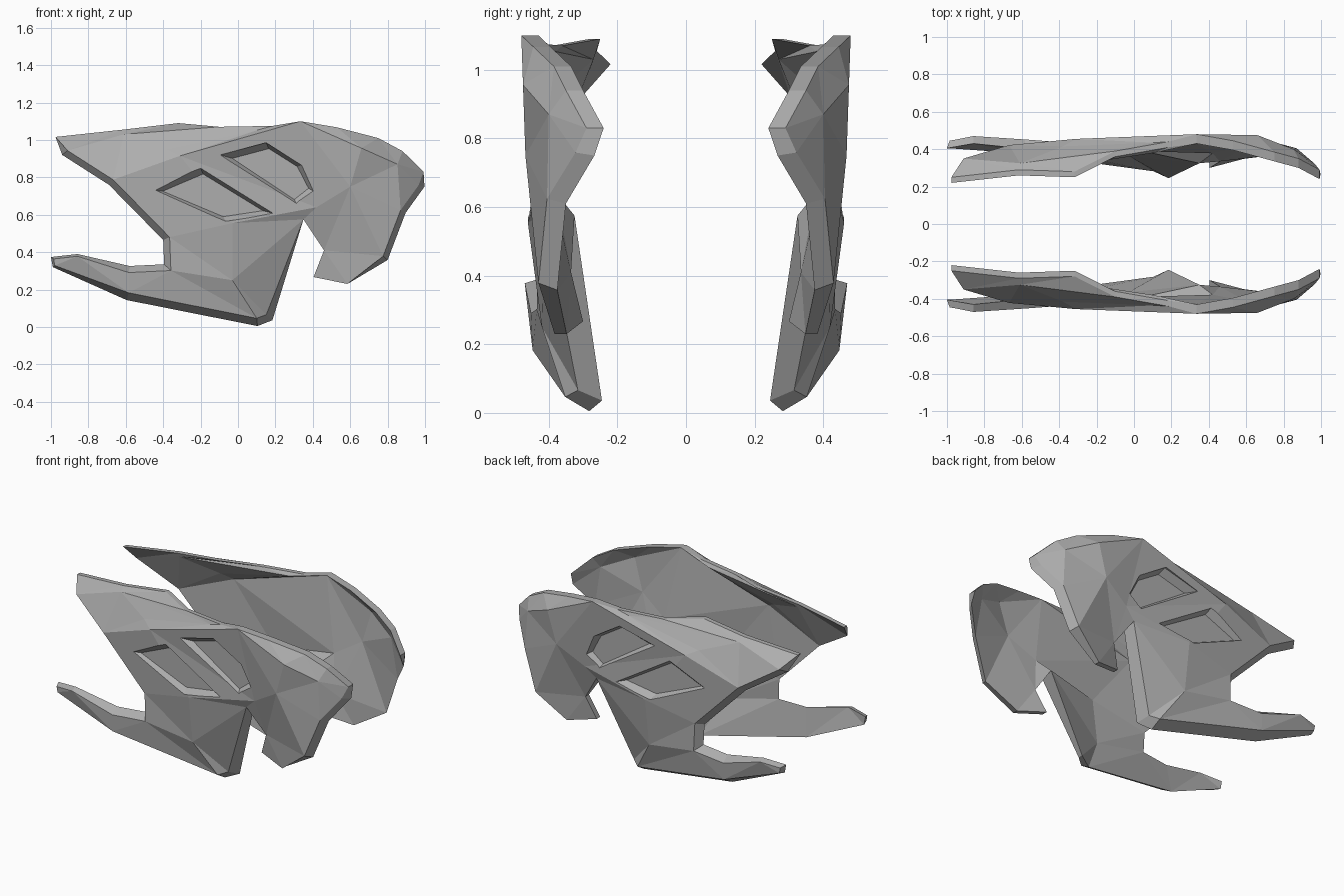
import bpy, bmesh
from mathutils import Vector
from mathutils.geometry import delaunay_2d_cdt

if "Cube" in bpy.data.objects:
    bpy.data.objects.remove(bpy.data.objects["Cube"])

grey = bpy.data.materials.new("matte grey")
grey.use_nodes = True
colour = (0.42, 0.42, 0.42, 1)
grey.diffuse_color = colour
grey.node_tree.nodes["Principled BSDF"].inputs["Base Color"].default_value = colour


def make_object(name, bm):
    bmesh.ops.recalc_face_normals(bm, faces=bm.faces)
    mesh = bpy.data.meshes.new(name)
    bm.to_mesh(mesh)
    bm.free()
    mesh.materials.append(grey)
    obj = bpy.data.objects.new(name, mesh)
    bpy.context.collection.objects.link(obj)
    return obj


# Rim of one shell, clockwise from the rear wing tip.
# Each section: bevel width, thickness, points (x, height, outer depth)
rim_sections = {
    "wing_top": (0, 0.03, [(-.976, 1.016, .25), (-.615, 1.055, .29), (-.318, 1.09, .28),
                           (-.1, 1.07, .39), (.185, 1.075, .44)]),
    "brow": (0, 0.05, [(.334, 1.1, .48), (.53, 1.067, .445), (.75, 1.01, .385),
                       (.88, .94, .35), (.992, .83, .29)]),
    "cheek_front": (.03, 0.055, [(.997, .75, .322), (.896, .61, .405), (.8, .358, .43)]),
    "cheek_bottom": (0, 0.035, [(.585, .23, .383), (.404, .267, .335), (.46, .41, .37)]),
    "chin": (0, 0.09, [(.35, .575, .415)]),
    "jaw": (.04, 0.07, [(.184, .036, .315), (.104, .005, .352), (-.596, .144, .447)]),
    "tail_tip": (.012, 0.04, [(-.99, .32, .445), (-1, .374, .445), (-.858, .39, .47)]),
    "notch": (.035, 0.05, [(-.58, .326, .452), (-.395, .335, .435), (-.4, .465, .432)]),
    "wing_edge": (.035, 0.045, [(-.69, .76, .422), (-.94, .92, .35)]),
}

# Ridge points inside the outline (x, height, outer depth)
ridges = {
    "ledge_low": (-.31, .915, .455), "ledge_high": (-.38, .95, .415),
    "ledge_front": (.105, 1.053, .435), "fin": (-.61, 1.03, .325),
    "brow_mid": (.66, .956, .475), "brow_front": (.853, .87, .4),
    "cheek": (.6, .75, .468), "cheek_rear": (.42, .64, .433),
    "body": (-.03, .555, .461), "jaw_fold": (-.03, .25, .42),
}

points, bevels, thickness, first, last = [], [], [], {}, {}
for name, (bevel, thick, section) in rim_sections.items():
    first[name] = len(points)
    points += section
    last[name] = len(points) - 1
    bevels += [bevel] * len(section)
    thickness += [thick] * len(section)
count = len(points)

# Inset the outer rim to leave a bevelled edge
flat = [Vector(p[:2]) for p in points]
outer = []
for i, p in enumerate(flat):
    a = (p - flat[i - 1]).normalized()
    b = (flat[(i + 1) % count] - p).normalized()
    na, nb = Vector((a.y, -a.x)), Vector((b.y, -b.x))
    n = (na + nb).normalized()
    outer.append(p + n * bevels[i] / max(n.dot(na), .6))

# Crease paths joining rim and ridge points
index = {name: count + i for i, name in enumerate(ridges)}
index.update(peak=first["brow"], wing_root=first["wing_edge"], wing_corner=last["wing_edge"],
             chin=first["chin"], cheek_edge=first["cheek_front"] + 1)
creases = [("wing_root", "ledge_low", "peak"),
           ("wing_root", "ledge_high", "ledge_front", "peak"),
           ("wing_corner", "fin", "ledge_front"),
           ("peak", "brow_mid", "brow_front", "cheek_edge"),
           ("brow_front", "cheek", "cheek_rear", "chin"),
           ("ledge_low", "cheek_rear", "body", "jaw_fold", "chin")]
edges = [(i, (i + 1) % count) for i in range(count)]
for path in creases:
    edges += [(index[a], index[b]) for a, b in zip(path, path[1:])]

points += ridges.values()
outer += [Vector(p[:2]) for p in ridges.values()]
flat += outer[count:]
thickness += [.055] * len(ridges)
_, _, tris, origins, _, _ = delaunay_2d_cdt(outer, edges, [], 1, 1e-5)
source = [o[0] for o in origins]

# One shell: outer sheet, inner sheet and the bevelled rim between them
bm = bmesh.new()
front = [bm.verts.new((q.x, -p[2], q.y)) for p, q in zip(points, outer)]
back = [bm.verts.new((q.x, t - p[2], q.y)) for p, q, t in zip(points, flat, thickness)]
for tri in tris:
    ids = [source[v] for v in tri]
    bm.faces.new([front[i] for i in ids])
    bm.faces.new([back[i] for i in reversed(ids)])
for i in range(count):
    j = (i + 1) % count
    bm.faces.new((front[i], front[j], back[j], back[i]))
shell = make_object("side_shells", bm)


# Tapered cutters for the two recessed panels
def panel_cutter(name, outline):
    bm = bmesh.new()
    centre = sum((Vector(p) for p in outline), Vector((0, 0))) / len(outline)
    loops = []
    for depth, scale in ((-.6, 1), (-.455, 1), (-.415, .8)):
        ring = [centre + (Vector(p) - centre) * scale for p in outline]
        loops.append([bm.verts.new((p.x, depth, p.y)) for p in ring])
    for a, b in zip(loops, loops[1:]):
        for i in range(len(a)):
            bm.faces.new((a[i - 1], a[i], b[i], b[i - 1]))
    bm.faces.new(loops[0])
    bm.faces.new(loops[-1])
    cutter = make_object(name, bm)
    cutter.hide_render = True
    cutter.hide_viewport = True
    cutter.display_type = 'WIRE'
    cut = shell.modifiers.new(name, 'BOOLEAN')
    cut.operation = 'DIFFERENCE'
    cut.solver = 'EXACT'
    cut.object = cutter


panel_cutter("rear_panel_cutter", [(-.47, .735), (-.2, .85), (.2, .605), (-.065, .565)])
panel_cutter("front_panel_cutter", [(-.095, .92), (.15, .985), (.34, .865), (.415, .72), (.32, .645)])

# Second shell across the centre
mirror = shell.modifiers.new("other_side", 'MIRROR')
mirror.use_axis = (False, True, False)
mirror.use_mirror_merge = False
